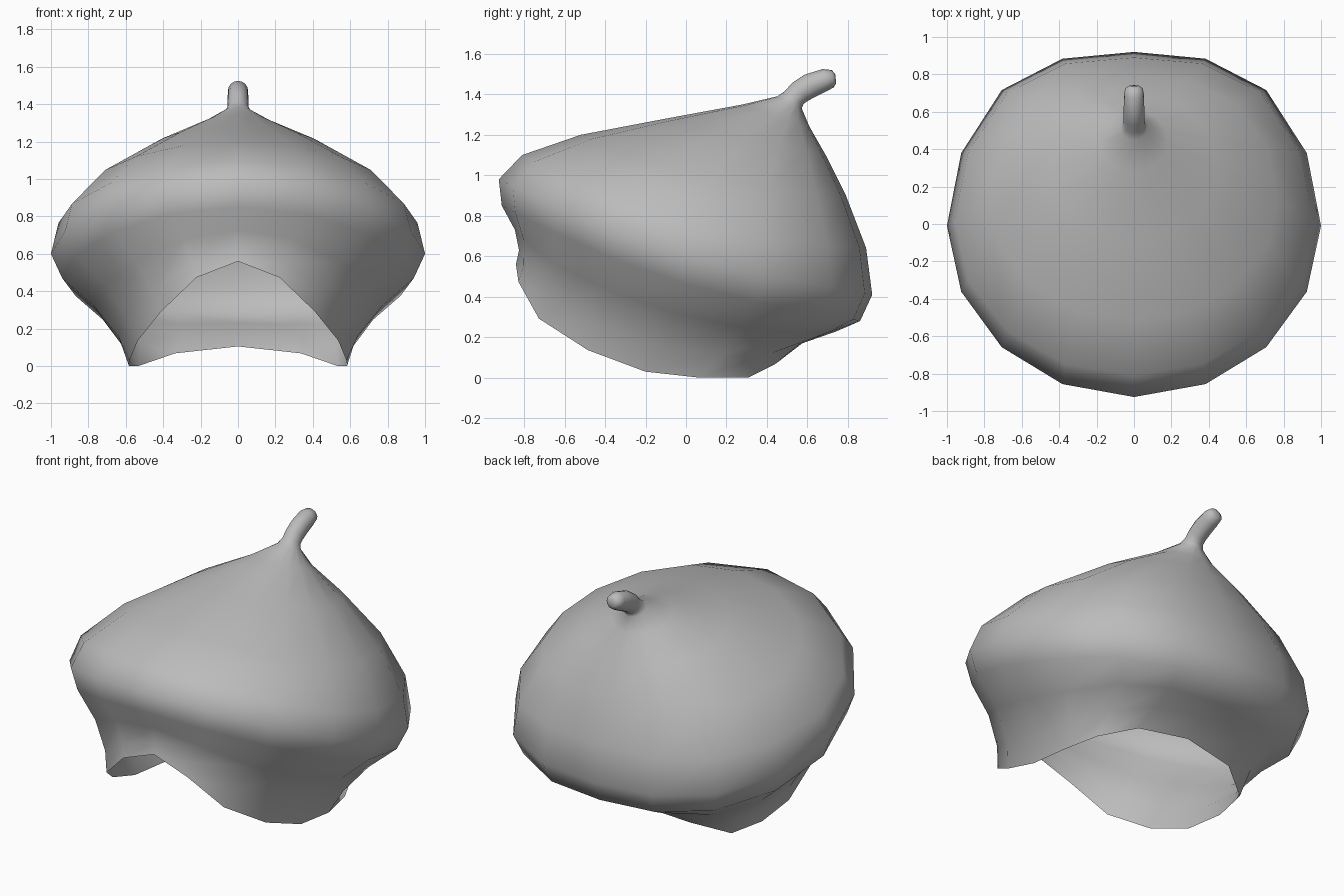
import bpy
import bmesh
from math import sin, cos, pi

cube = bpy.data.objects.get("Cube")
if cube:
    bpy.data.objects.remove(cube, do_unlink=True)

SIDES = 16
NONE = (0, 0)


def make_material(name, rgb):
    mat = bpy.data.materials.new(name)
    mat.use_nodes = True
    colour = (*rgb, 1.0)
    mat.diffuse_color = colour
    mat.node_tree.nodes["Principled BSDF"].inputs["Base Color"].default_value = colour
    return mat


def bend(front, side, back, c):
    """Smooth curve through the front (c=1), side (c=0) and back (c=-1) values."""
    return side + (front - back) / 2 * c + ((front + back) / 2 - side) * c * c


def add_ring(bm, front, back, side, bulge=0.0, front_push=NONE, back_push=NONE):
    """Tilted ring; front and back are (y, z), side is (x, y, z).

    bulge widens the back half; the pushes move the diagonals by (y, z).
    """
    verts = []
    for i in range(SIDES):
        a = 2 * pi * i / SIDES
        c = cos(a)
        diagonal = sin(2 * a) ** 2
        push_y, push_z = front_push if c > 0 else back_push
        x = side[0] * sin(a) * (1 + bulge * min(0, c) ** 2)
        y = bend(front[0], side[1], back[0], c) + push_y * diagonal
        z = bend(front[1], side[2], back[1], c) + push_z * diagonal
        verts.append(bm.verts.new((x, y, max(z, 0))))
    return verts


def add_stem_ring(bm, front, back, width):
    middle = [(f + b) / 2 for f, b in zip(front, back)]
    return add_ring(bm, front, back, (width, *middle))


bm = bmesh.new()
rings = []

# Open rim and hollow neck, then the full crown up to the stem
crown = [
    ((-.84, .56), (.48, .105), (.58, -.20, .03), .6, (-.07, -.05), (.03, -.02)),
    ((-.825, .63), (.60, .19), (.64, -.12, .16), .3, (-.06, -.04), (.03, -.01)),
    ((-.845, .73), (.74, .228), (.77, -.06, .32), .1, (-.03, -.02), (.05, 0)),
    ((-.91, .85), (.86, .28), (.94, -.03, .47), 0, NONE, (.07, 0)),
    ((-.925, .98), (.92, .41), (1, -.01, .60), 0, NONE, (.07, 0)),
    ((-.81, 1.10), (.89, .64), (.96, .02, .765), 0, NONE, (.07, 0)),
    ((-.52, 1.20), (.79, .90), (.77, .13, .98), 0, NONE, (.05, 0)),
    ((-.10, 1.28), (.69, 1.10), (.44, .30, 1.18), 0, NONE, (.02, 0)),
    ((.28, 1.35), (.61, 1.24), (.18, .44, 1.295)),
]
for ring in crown:
    rings.append(add_ring(bm, *ring))

# Curled stem
stem = [
    ((.45, 1.39), (.572, 1.33), .07),
    ((.487, 1.415), (.58, 1.352), .056),
    ((.525, 1.457), (.605, 1.37), .055),
    ((.585, 1.497), (.65, 1.393), .055),
    ((.675, 1.525), (.70, 1.418), .054),
    ((.72, 1.52), (.73, 1.435), .047),
    ((.737, 1.50), (.742, 1.455), .025),
]
for ring in stem:
    rings.append(add_stem_ring(bm, *ring))

# Skin between neighbouring rings, closed at the stem tip
for low, high in zip(rings, rings[1:]):
    for i in range(SIDES):
        j = (i + 1) % SIDES
        bm.faces.new((low[i], low[j], high[j], high[i]))
bm.faces.new(rings[-1])
for face in bm.faces:
    face.smooth = True

mesh = bpy.data.meshes.new("soft_cap")
bm.to_mesh(mesh)
bm.free()
mesh.materials.append(make_material("grey felt", (.5, .5, .5)))
cap = bpy.data.objects.new("soft_cap", mesh)
bpy.context.scene.collection.objects.link(cap)
